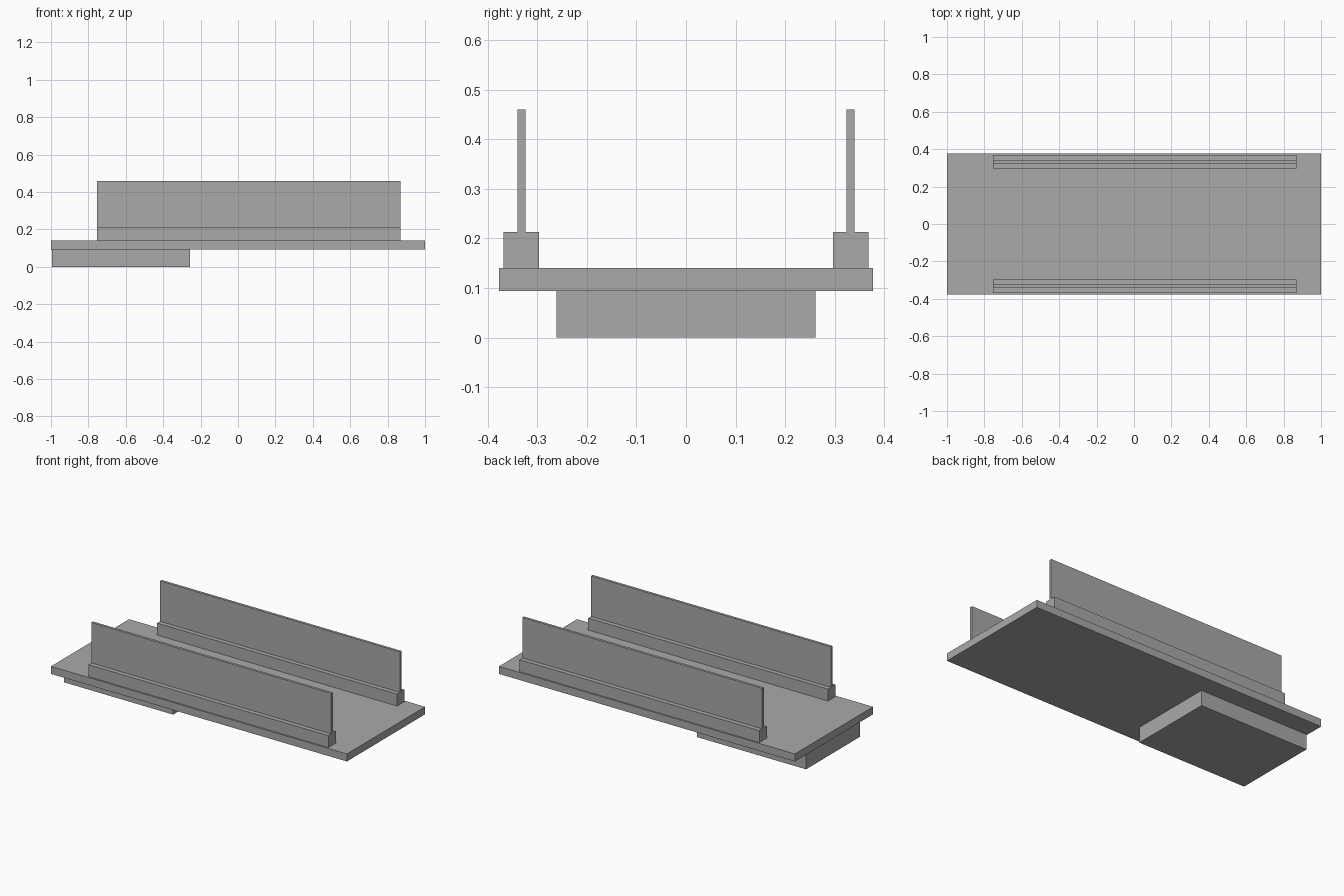
import bpy

cube = bpy.data.objects.get("Cube")
if cube:
    bpy.data.objects.remove(cube, do_unlink=True)

grey = bpy.data.materials.new("plain_grey")
grey.use_nodes = True
colour = (0.4, 0.4, 0.4, 1)
grey.diffuse_color = colour
grey.node_tree.nodes["Principled BSDF"].inputs["Base Color"].default_value = colour


def box(name, x, y, z):
    """Flat-sided box spanning the given (min, max) ranges."""
    spans = (x, y, z)
    bpy.ops.mesh.primitive_cube_add(size=1, location=[(a + b) / 2 for a, b in spans])
    obj = bpy.context.object
    obj.name = name
    obj.scale = [b - a for a, b in spans]
    bpy.ops.object.transform_apply(location=True, rotation=False, scale=True)
    obj.data.materials.append(grey)
    return obj


SLAB_BOTTOM, SLAB_TOP, CURB_TOP, WALL_TOP = 0.094, 0.14, 0.213, 0.46
RAIL_X = (-0.753, 0.868)

# Support block under one end, and the deck slab
box("support_block", (-0.994, -0.256), (-0.261, 0.261), (0, SLAB_BOTTOM))
box("deck_slab", (-1, 1), (-0.377, 0.377), (SLAB_BOTTOM, SLAB_TOP))

# Matching curb and thin wall along each long side
for side, sign in (("front", -1), ("back", 1)):
    for part, half, z in (("curb", 0.036, (SLAB_TOP, CURB_TOP)),
                          ("wall", 0.008, (CURB_TOP, WALL_TOP))):
        centre = sign * 0.332
        box(f"{side}_{part}", RAIL_X, (centre - half, centre + half), z)
